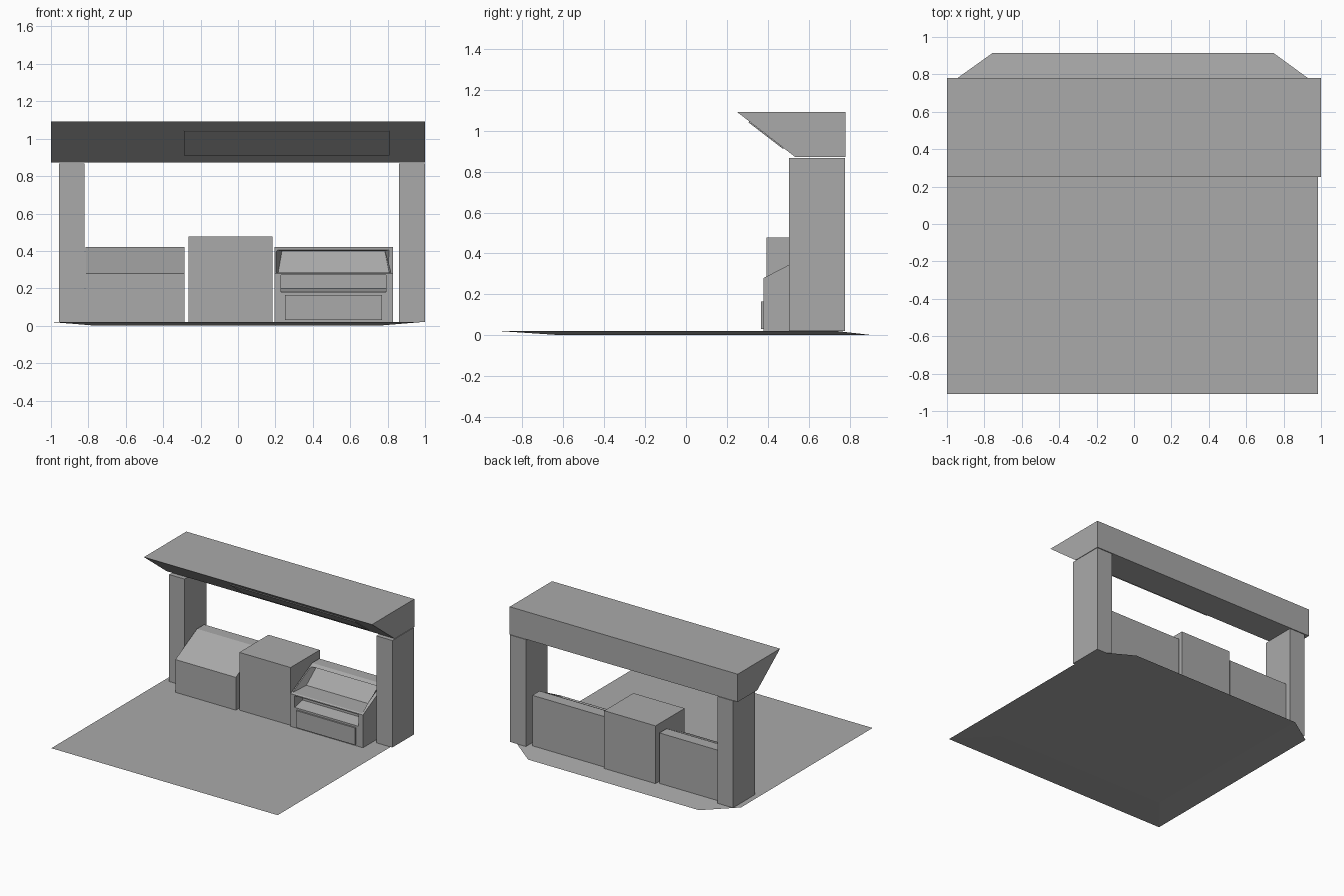
import bpy
import bmesh

cube = bpy.data.objects.get("Cube")
if cube:
    bpy.data.objects.remove(cube, do_unlink=True)

GREY = (0.4, 0.4, 0.4, 1.0)
mat = bpy.data.materials.new("plain grey")
mat.use_nodes = True
mat.diffuse_color = GREY
bsdf = next(n for n in mat.node_tree.nodes if n.type == "BSDF_PRINCIPLED")
bsdf.inputs["Base Color"].default_value = GREY


def loft(name, ring_a, ring_b):
    """Closed solid between two matching rings of points."""
    bm = bmesh.new()
    a = [bm.verts.new(p) for p in ring_a]
    b = [bm.verts.new(p) for p in ring_b]
    bm.faces.new(a)
    bm.faces.new(b)
    for i in range(len(a)):
        j = (i + 1) % len(a)
        bm.faces.new((a[i], a[j], b[j], b[i]))
    bmesh.ops.recalc_face_normals(bm, faces=bm.faces)
    mesh = bpy.data.meshes.new(name)
    bm.to_mesh(mesh)
    bm.free()
    mesh.materials.append(mat)
    obj = bpy.data.objects.new(name, mesh)
    bpy.context.collection.objects.link(obj)
    return obj


def prism(name, x0, x1, profile):
    """Side profile of (y, z) points extruded along x."""
    return loft(name, [(x0, y, z) for y, z in profile],
                [(x1, y, z) for y, z in profile])


def box(name, x0, x1, y0, y1, z0, z1):
    return prism(name, x0, x1, [(y0, z0), (y1, z0), (y1, z1), (y0, z1)])


def rect(x0, x1, y0, y1, z):
    return [(x0, y0, z), (x1, y0, z), (x1, y1, z), (x0, y1, z)]


def cut(target, cutter):
    cutter.hide_render = True
    mod = target.modifiers.new(cutter.name, "BOOLEAN")
    mod.operation = "DIFFERENCE"
    mod.solver = "EXACT"
    mod.object = cutter
    bpy.context.view_layer.objects.active = target
    bpy.ops.object.modifier_apply(modifier=mod.name)
    bpy.data.objects.remove(cutter, do_unlink=True)


# Ground slab, with its underside tapered and shifted to the back
FLOOR = 0.02
loft("ground_slab", rect(-1, 0.985, -0.91, 0.74, FLOOR),
     rect(-0.755, 0.745, -0.61, 0.915, 0))

# Posts
box("right_post", -0.957, -0.822, 0.505, 0.778, FLOOR, 0.868)
box("left_post", 0.86, 1.0, 0.505, 0.778, FLOOR, 0.868)

# Canopy with overhanging sloped front, and its thin panel
prism("canopy", -1, 1, [(0.25, 1.092), (0.78, 1.092), (0.78, 0.872), (0.534, 0.872)])
prism("canopy_panel", -0.29, 0.81,
      [(0.309, 1.045), (0.478, 0.915), (0.475, 0.911), (0.306, 1.041)])

# Counter units
COUNTER = [(0.38, FLOOR), (0.38, 0.28), (0.65, 0.42), (0.74, 0.42), (0.74, FLOOR)]
prism("right_counter", -0.815, -0.285, COUNTER)
box("centre_counter", -0.265, 0.185, 0.395, 0.76, FLOOR, 0.478)
display = prism("left_counter", 0.195, 0.83, COUNTER)

# Tapered display tray sunk into the slope
cut(display, loft("tray_cutter",
                  [(0.203, 0.37, 0.286), (0.818, 0.37, 0.286),
                   (0.818, 0.61, 0.408), (0.203, 0.61, 0.408)],
                  [(0.215, 0.55, 0.286), (0.808, 0.55, 0.286),
                   (0.785, 0.645, 0.4), (0.235, 0.645, 0.4)]))

# Slot and raised door on the front of the display counter
cut(display, prism("slot_cutter", 0.23, 0.79,
                   [(0.36, 0.18), (0.38, 0.18), (0.48, 0.2), (0.48, 0.272), (0.36, 0.272)]))
box("counter_door", 0.25, 0.77, 0.368, 0.39, 0.03, 0.165)
